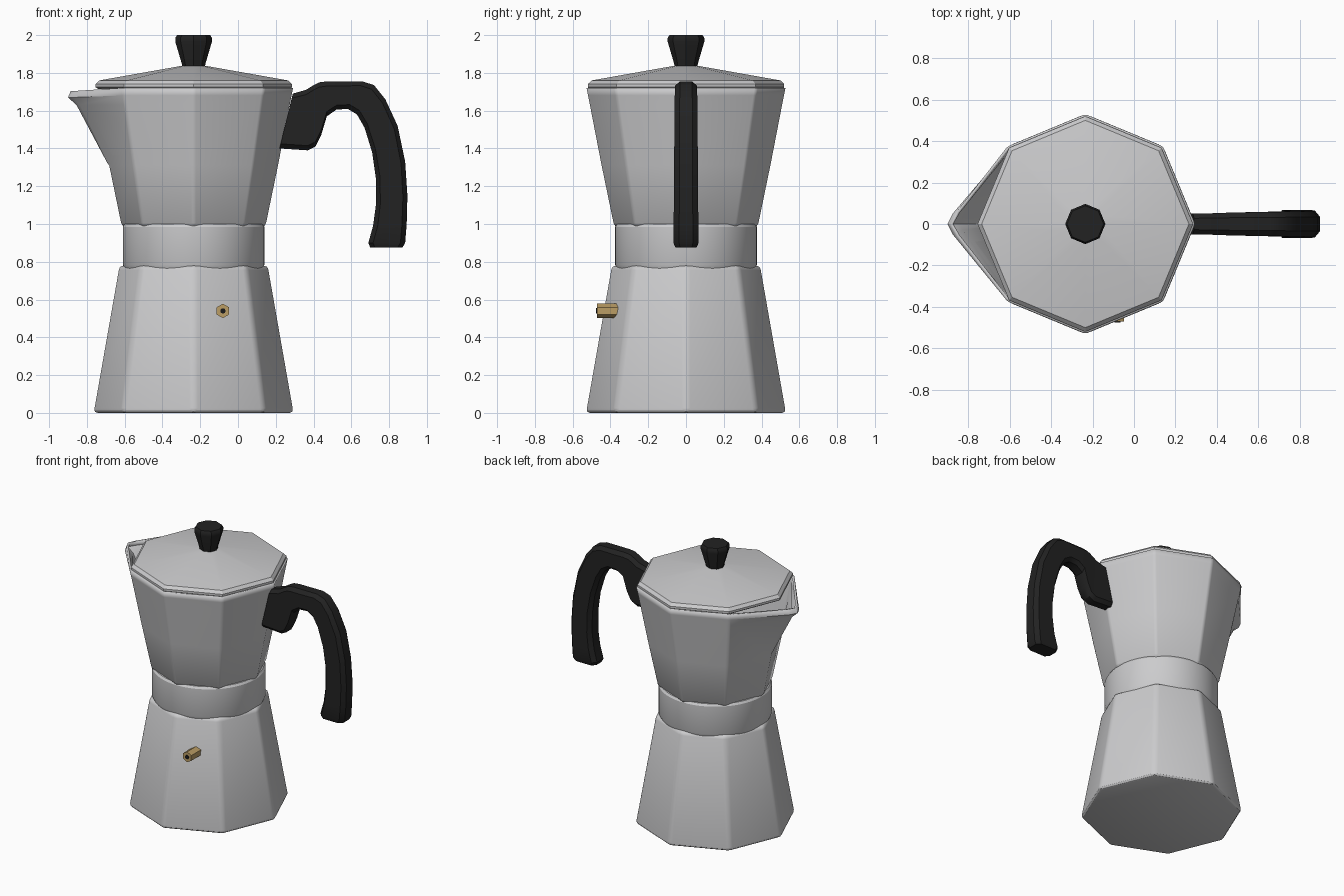
import bpy, bmesh, math
from mathutils import Vector

if "Cube" in bpy.data.objects:
    bpy.data.objects.remove(bpy.data.objects["Cube"], do_unlink=True)

CX = -0.235  # axis of the pot


def material(name, *rgb):
    m = bpy.data.materials.new(name)
    m.use_nodes = True
    m.diffuse_color = (*rgb, 1)
    m.node_tree.nodes["Principled BSDF"].inputs["Base Color"].default_value = (*rgb, 1)
    return m


aluminium = material("aluminium", 0.6, 0.6, 0.61)
black = material("black plastic", 0.016, 0.016, 0.016)
brass = material("brass", 0.5, 0.34, 0.13)
dark = material("valve hole", 0.01, 0.01, 0.01)


def loft(rings, cap_end=True):
    """Join equal rings of points with faces and cap the ends."""
    bm = bmesh.new()
    rows = [[bm.verts.new(p) for p in ring] for ring in rings]
    n = len(rows[0])
    for a, b in zip(rows, rows[1:]):
        for i in range(n):
            j = (i + 1) % n
            bm.faces.new((a[i], a[j], b[j], b[i]))
    bm.faces.new(rows[0][::-1])
    if cap_end:
        bm.faces.new(rows[-1])
    bmesh.ops.remove_doubles(bm, verts=bm.verts, dist=0.0005)
    bmesh.ops.recalc_face_normals(bm, faces=bm.faces)
    return bm


def finish(bm, name, mat, angle=30):
    mesh = bpy.data.meshes.new(name)
    bm.to_mesh(mesh)
    bm.free()
    ob = bpy.data.objects.new(name, mesh)
    bpy.context.collection.objects.link(ob)
    mesh.materials.append(mat)
    bpy.ops.object.select_all(action="DESELECT")
    ob.select_set(True)
    bpy.context.view_layer.objects.active = ob
    bpy.ops.object.shade_smooth_by_angle(angle=math.radians(angle))
    return ob


def ring(r, z, sides=8):
    turn = math.tau / sides
    return [Vector((CX + r * math.cos(i * turn), r * math.sin(i * turn), z)) for i in range(sides)]


def round_edges(bm, width, keep=lambda e: True):
    edges = [e for e in bm.edges if len(e.link_faces) == 2
             and e.calc_face_angle() > 0.3 and keep(e)]
    bmesh.ops.bevel(bm, geom=edges, offset=width, segments=3, profile=0.5,
                    affect="EDGES", clamp_overlap=True)


def turned(name, profile, mat, sides=8, bevel=0):
    bm = loft([ring(r, z, sides) for r, z in profile])
    if bevel:
        round_edges(bm, bevel)
    return finish(bm, name, mat)


# Water base and round collar
turned("water_base", [(0.535, 0), (0.398, 0.78)], aluminium, bevel=0.025)
turned("collar", [(0.365, 0.76), (0.375, 0.785), (0.375, 0.985), (0.365, 1.0)], aluminium, sides=64)


# Upper pot: octagon whose left corner is drawn out into a spout
def pot_ring(r, z, tip=None, half=0, tip_z=None):
    pts = ring(r, z)
    if tip is None:
        return pts[:4] + [pts[4]] * 3 + pts[5:]
    spout = [Vector((tip + abs(s) * half / 2, -s * half, tip_z)) for s in (-1, 0, 1)]
    return pts[:4] + spout + pts[5:]


pot = loft([
    pot_ring(0.37, 0.985),
    pot_ring(0.387, 1.005),
    pot_ring(0.45, 1.31),
    pot_ring(0.512, 1.63, -0.855, 0.035, 1.63),
    pot_ring(0.522, 1.68, -0.9, 0.05, 1.67),
    pot_ring(0.53, 1.72, -0.885, 0.06, 1.705),
], cap_end=False)
round_edges(pot, 0.014, lambda e: all(v.co.x > -0.7 and v.co.z > 1 for v in e.verts)
            and abs(e.verts[0].co.z - e.verts[1].co.z) > 0.03)
upper_pot = finish(pot, "upper_pot", aluminium)
wall = upper_pot.modifiers.new("wall", "SOLIDIFY")
wall.thickness = 0.015
wall.offset = -1

# Lid and knob
turned("lid", [(0.505, 1.715), (0.52, 1.725), (0.52, 1.74), (0.5, 1.76), (0.06, 1.838)], aluminium)
turned("lid_knob", [(0.06, 1.83), (0.063, 1.85), (0.097, 1.965), (0.097, 1.985), (0.088, 2.0)], black)

# Handle: inner and outer edge (x, z) of each section
sections = [
    (0.22, 1.4, 0.29, 1.69), (0.37, 1.39, 0.36, 1.71), (0.41, 1.41, 0.4, 1.735),
    (0.44, 1.47, 0.43, 1.75), (0.47, 1.57, 0.47, 1.755), (0.52, 1.605, 0.54, 1.755),
    (0.58, 1.61, 0.66, 1.755), (0.63, 1.58, 0.72, 1.735), (0.67, 1.51, 0.78, 1.66),
    (0.71, 1.38, 0.845, 1.52), (0.73, 1.24, 0.885, 1.33), (0.73, 1.1, 0.897, 1.15),
    (0.715, 0.99, 0.893, 1.0), (0.69, 0.9, 0.885, 0.9), (0.7, 0.875, 0.87, 0.875),
]
rings = []
for i, (xi, zi, xo, zo) in enumerate(sections):
    a, b = Vector((xi, 0, zi)), Vector((xo, 0, zo))
    w = 0.05 + 0.018 * i / (len(sections) - 1)
    if i == len(sections) - 1:
        w -= 0.012
    cut = 0.025 / (b - a).length
    outline = [(0, 0.55), (cut, 1), (1 - cut, 1), (1, 0.55)]
    outline += [(t, -s) for t, s in reversed(outline)]
    rings.append([a.lerp(b, t) + Vector((0, s * w, 0)) for t, s in outline])
finish(loft(rings), "handle", black, 35)


# Safety valve on the front panel
def rod(name, r, y_in, y_out, sides, mat):
    turn = math.tau / sides
    bm = loft([[Vector((-0.08 + r * math.sin(i * turn), y, 0.54 + r * math.cos(i * turn)))
                for i in range(sides)] for y in (y_in, y_out)])
    finish(bm, name, mat)


rod("valve_nut", 0.038, -0.35, -0.47, 6, brass)
rod("valve_hole", 0.014, -0.46, -0.476, 16, dark)
